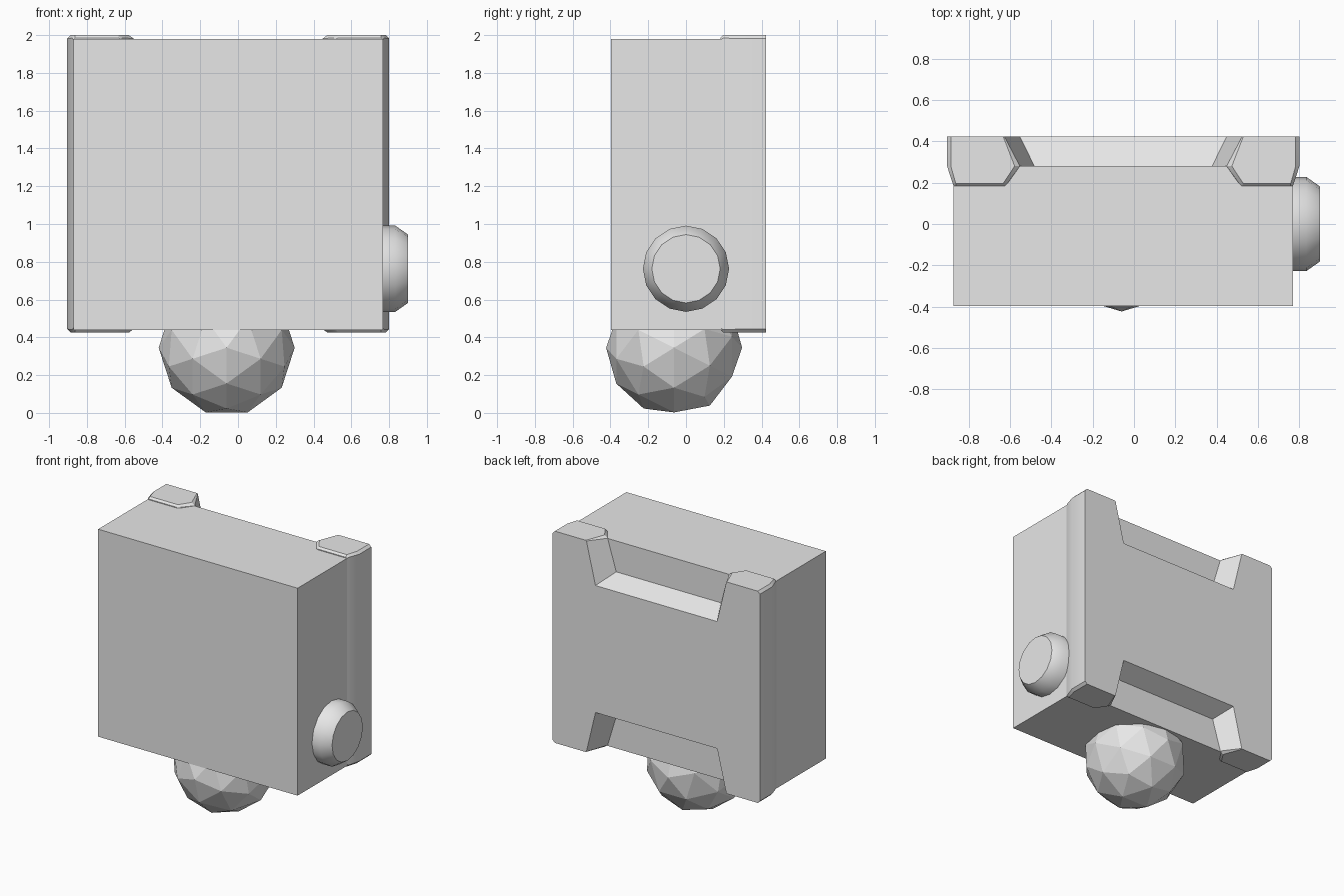
import bpy, bmesh, math
from mathutils import Matrix, Vector

default = bpy.data.objects.get("Cube")
if default:
    bpy.data.objects.remove(default, do_unlink=True)

grey = bpy.data.materials.new("light_grey")
grey.use_nodes = True
COLOUR = (0.8, 0.8, 0.8, 1)
grey.diffuse_color = COLOUR
next(n for n in grey.node_tree.nodes
     if n.type == 'BSDF_PRINCIPLED').inputs["Base Color"].default_value = COLOUR


def finish(name, bm, location, smooth_angle=None):
    """Turn a bmesh into a named grey object."""
    bmesh.ops.recalc_face_normals(bm, faces=bm.faces)
    mesh = bpy.data.meshes.new(name)
    bm.to_mesh(mesh)
    bm.free()
    mesh.materials.append(grey)
    obj = bpy.data.objects.new(name, mesh)
    obj.location = location
    bpy.context.collection.objects.link(obj)
    if smooth_angle:
        bpy.ops.object.select_all(action='DESELECT')
        obj.select_set(True)
        bpy.context.view_layer.objects.active = obj
        bpy.ops.object.shade_smooth_by_angle(angle=math.radians(smooth_angle))
    return obj


def h_outline(half_w, half_h, bevel, gap_top, gap_floor, floor_h, gap_bevel):
    """Closed H outline, mirrored from one quarter."""
    quarter = [(gap_floor, floor_h), (gap_top, half_h - gap_bevel),
               (gap_top + gap_bevel * 1.4, half_h),
               (half_w - bevel, half_h), (half_w, half_h - bevel)]
    right = quarter + [(x, -z) for x, z in reversed(quarter)]
    return right + [(-x, -z) for x, z in right]


MID_X = -0.052

# Main box
bm = bmesh.new()
bmesh.ops.create_cube(bm, size=1)
bmesh.ops.scale(bm, vec=(1.64, 0.677, 1.542), verts=bm.verts)
finish("main_box", bm, (MID_X, -0.0585, 1.209))

# H-shaped back plate: outlines lofted from the back to the front
sections = [
    (0.423, h_outline(0.852, 0.787, 0.018, 0.575, 0.50, 0.472, 0.004)),
    (0.280, h_outline(0.852, 0.787, 0.018, 0.50, 0.43, 0.538, 0.018)),
    (0.197, h_outline(0.825, 0.787, 0.015, 0.56, 0.50, 0.50, 0.014)),
    (0.183, h_outline(0.820, 0.773, 0.010, 0.575, 0.50, 0.50, 0.004)),
]
bm = bmesh.new()
rings = [[bm.verts.new((x, y, z)) for x, z in outline] for y, outline in sections]
for a, b in zip(rings, rings[1:]):
    for i in range(len(a)):
        j = (i + 1) % len(a)
        bm.faces.new((a[i], a[j], b[j], b[i]))
bm.faces.new(rings[0])
bm.faces.new(rings[-1])
finish("back_plate", bm, (MID_X, 0, 1.2125), 25)

# Round side button with a tapered rim
bm = bmesh.new()
SIDES = 16
profile = [(0.70, 0.228), (0.833, 0.228), (0.90, 0.181)]
rings = []
for x, r in profile:
    angles = [math.tau * i / SIDES for i in range(SIDES)]
    rings.append([bm.verts.new((x, r * math.cos(t), r * math.sin(t))) for t in angles])
for a, b in zip(rings, rings[1:]):
    for i in range(SIDES):
        j = (i + 1) % SIDES
        bm.faces.new((a[i], a[j], b[j], b[i]))
bm.faces.new(rings[0])
bm.faces.new(rings[-1])
finish("side_button", bm, (0, 0, 0.763), 40)

# Faceted ball under the box, its pole turned to the front
bm = bmesh.new()
bmesh.ops.create_icosphere(bm, subdivisions=2, radius=0.36)
turn = Matrix(((0, 1, 0), (0, 0, 1), (1, 0, 0)))
for v in bm.verts:
    v.co = turn @ v.co
finish("bottom_ball", bm, (-0.06, -0.063, 0.345))
